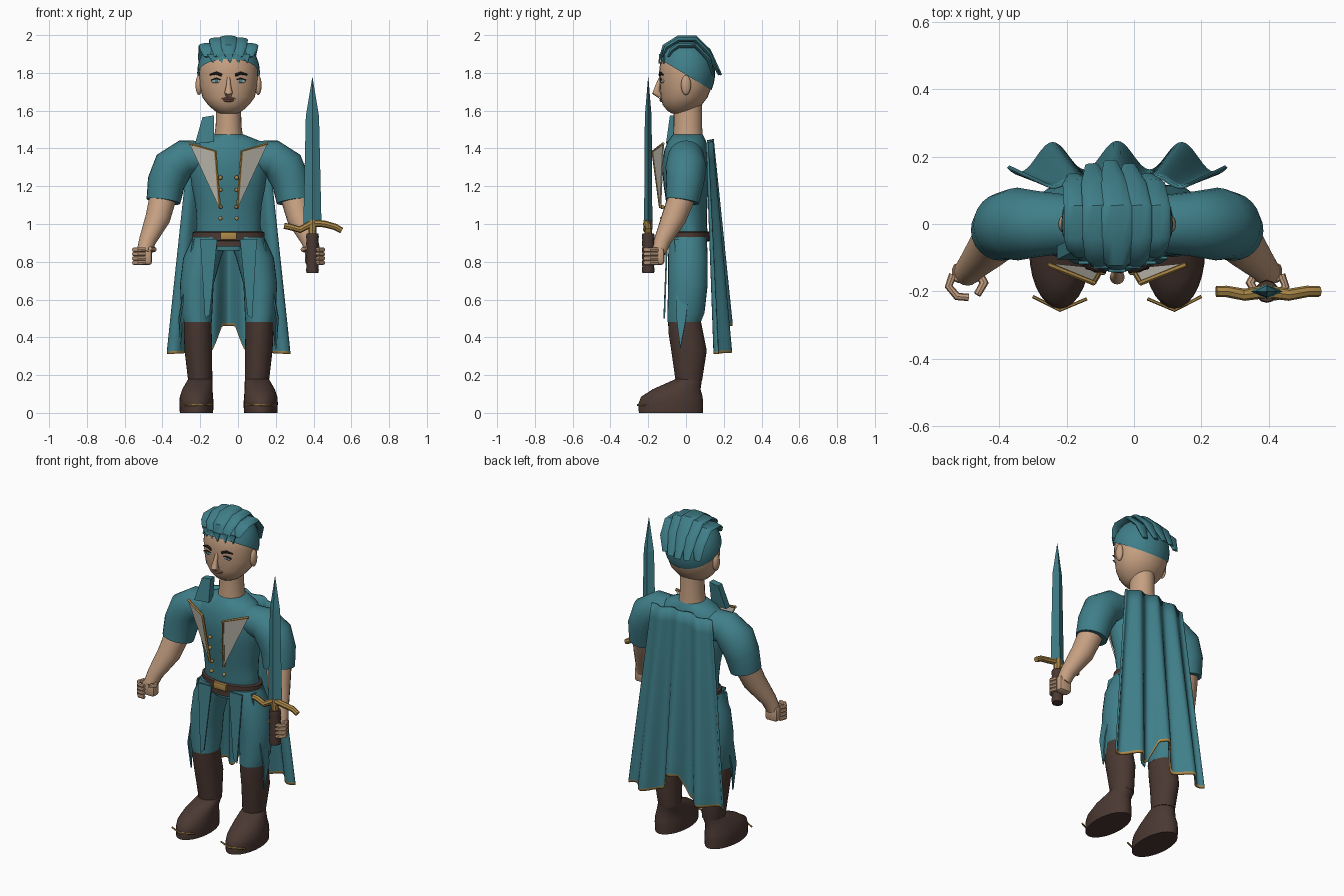
import bpy, bmesh
from math import sin, cos, pi, radians
from mathutils import Vector

if "Cube" in bpy.data.objects:
    bpy.data.objects.remove(bpy.data.objects["Cube"])

C = -0.05  # x of the body's centre line


def material(name, rgb):
    m = bpy.data.materials.new(name)
    m.use_nodes = True
    m.diffuse_color = (*rgb, 1)
    m.node_tree.nodes["Principled BSDF"].inputs["Base Color"].default_value = (*rgb, 1)
    return m


TEAL = material("teal cloth", (0.05, 0.21, 0.25))
SKIN = material("skin", (0.56, 0.35, 0.22))
BROWN = material("dark leather", (0.07, 0.04, 0.032))
GOLD = material("gold", (0.42, 0.25, 0.065))
WHITE = material("off white", (0.55, 0.52, 0.45))
DARK = material("brow", (0.025, 0.018, 0.015))
LIP = material("lip", (0.33, 0.14, 0.1))


def finish(name, bm, mats, smooth=True):
    bmesh.ops.recalc_face_normals(bm, faces=bm.faces)
    me = bpy.data.meshes.new(name)
    bm.to_mesh(me)
    bm.free()
    for m in mats:
        me.materials.append(m)
    o = bpy.data.objects.new(name, me)
    bpy.context.collection.objects.link(o)
    if smooth:
        bpy.ops.object.select_all(action="DESELECT")
        o.select_set(True)
        bpy.context.view_layer.objects.active = o
        bpy.ops.object.shade_smooth_by_angle(angle=radians(42))
    return o


def skin_rings(name, rings, mat, smooth=True):
    bm = bmesh.new()
    loops = [[bm.verts.new(p) for p in ring] for ring in rings]
    n = len(loops[0])
    for a, b in zip(loops, loops[1:]):
        for i in range(n):
            bm.faces.new((a[i], a[(i + 1) % n], b[(i + 1) % n], b[i]))
    bm.faces.new(loops[0])
    bm.faces.new(loops[-1])
    return finish(name, bm, [mat], smooth)


def loft(name, rows, mat, x=C, n=28, smooth=True):
    """Stack level ellipses given as (x offset, y, z, rx, ry)."""
    rings = [[(x + d + rx * cos(2 * pi * i / n), y + ry * sin(2 * pi * i / n), z)
              for i in range(n)] for d, y, z, rx, ry in rows]
    return skin_rings(name, rings, mat, smooth)


def sweep(name, path, mat, ref=(0, 1, 0), n=16, smooth=True):
    """Ellipses across a path of (x, y, z, r along ref, r across)."""
    pts = [Vector(p[:3]) for p in path]
    rings = []
    for k, p in enumerate(path):
        t = (pts[min(k + 1, len(pts) - 1)] - pts[max(k - 1, 0)]).normalized()
        u = Vector(ref)
        u = (u - t * u.dot(t)).normalized()
        v = t.cross(u)
        rings.append([pts[k] + u * p[3] * cos(2 * pi * i / n) + v * p[-1] * sin(2 * pi * i / n)
                      for i in range(n)])
    return skin_rings(name, rings, mat, smooth)


def ball(name, at, size, mat):
    bm = bmesh.new()
    bmesh.ops.create_uvsphere(bm, u_segments=20, v_segments=12, radius=1)
    for v in bm.verts:
        v.co = Vector(at) + Vector(a * b for a, b in zip(v.co, size))
    return finish(name, bm, [mat])


def box(name, at, size, mat, bevel=0.0):
    bm = bmesh.new()
    bmesh.ops.create_cube(bm, size=1)
    for v in bm.verts:
        v.co = Vector(at) + Vector(a * b for a, b in zip(v.co, size))
    if bevel:
        bmesh.ops.bevel(bm, geom=bm.edges[:], offset=bevel, segments=2, affect="EDGES", profile=0.5)
    return finish(name, bm, [mat])


def plate(name, corners, mat, thick=0.008):
    bm = bmesh.new()
    bm.faces.new([bm.verts.new(p) for p in corners])
    o = finish(name, bm, [mat], False)
    s = o.modifiers.new("thickness", "SOLIDIFY")
    s.thickness, s.offset = thick, 0
    return o


# Torso, belt and neck
loft("tunic", [(0, .01, .86, .13, .09), (0, .015, .93, .18, .102), (0, .01, 1.0, .168, .1),
               (0, .005, 1.1, .175, .108), (0, 0, 1.2, .195, .118), (0, -.005, 1.3, .208, .122),
               (0, 0, 1.39, .205, .115), (0, .005, 1.44, .165, .1), (0, .01, 1.475, .078, .078)], TEAL)
loft("belt", [(0, .015, z, r, r - .075) for z, r in
              ((.908, .18), (.912, .19), (.955, .19), (.96, .18))], BROWN)
loft("lower_band", [(0, .0, .88, .15, .098), (0, .0, .91, .15, .098)], BROWN)
box("belt_buckle", (C, -.102, .937), (.085, .016, .04), GOLD, .004)
loft("neck", [(0, .01, 1.45, .078, .08), (0, .01, 1.52, .068, .075), (0, .01, 1.64, .066, .075)], SKIN)

# Head and face
loft("head", [(0, -.035, 1.585, .045, .04), (0, -.03, 1.6, .075, .07), (0, -.02, 1.63, .108, .103),
              (0, -.01, 1.67, .138, .124), (0, 0, 1.73, .153, .138), (0, 0, 1.8, .157, .143),
              (0, 0, 1.87, .148, .135), (0, 0, 1.93, .11, .1), (0, 0, 1.965, .04, .04)], SKIN)
sweep("nose", [(C, -.135, 1.775, .008), (C, -.15, 1.73, .013), (C, -.158, 1.695, .022),
               (C, -.135, 1.677, .014)], SKIN, ref=(1, 0, 0))
ball("upper_lip", (C, -.13, 1.664, ), (.037, .012, .006), LIP)
ball("lower_lip", (C, -.127, 1.653), (.028, .013, .007), LIP)
for s, side in ((-1, "right"), (1, "left")):
    x = C + s * .065
    ball(side + "_ear", (C + s * .157, .0, 1.735), (.018, .026, .052), SKIN)
    ball(side + "_eye", (x, -.124, 1.757), (.026, .01, .012), WHITE)
    ball(side + "_iris", (x, -.132, 1.757), (.01, .004, .01), TEAL)
    sweep(side + "_lash", [(x - .028, -.13, 1.762, .004), (x, -.136, 1.771, .004),
                           (x + .028, -.13, 1.762, .004)], DARK, n=6)
    sweep(side + "_eyebrow", [(x - s * .03, -.137, 1.788, .008), (x, -.136, 1.799, .008),
                              (x + s * .035, -.122, 1.79, .004)], DARK, n=8)

# Hair: a cap cut on a slope, with swept locks over it
bm = bmesh.new()
bmesh.ops.create_uvsphere(bm, u_segments=32, v_segments=20, radius=1)
for v in bm.verts:
    v.co = Vector((C + v.co.x * .166, v.co.y * .154, 1.8 + v.co.z * .187))
bmesh.ops.bisect_plane(bm, geom=bm.verts[:] + bm.edges[:] + bm.faces[:], plane_co=(0, 0, 1.79),
                       plane_no=(0, .6, 1), clear_inner=True)
finish("hair_cap", bm, [TEAL])
for k in range(5):
    a = (k - 2) / 2
    x, drop = C + a * .11, .04 * a * a
    sweep(f"hair_lock_{k}", [(x, -.135 + drop, 1.885, .02, .006), (x, -.115 + drop, 1.94 - drop / 2, .04, .012),
                             (x, -.04, 1.985 - drop, .048, .014), (x, .05, 1.985 - drop, .048, .014),
                             (x - .01, .12, 1.915 - drop, .042, .014), (x - .02, .185 - drop, 1.79, .02, .006)],
          TEAL, ref=(1, 0, 0), n=10)
for k in range(5):
    x = C + (k - 2) * .045
    plate(f"fringe_{k}", [(x - .025, -.138 + abs(k - 2) * .012, 1.9), (x + .025, -.138 + abs(k - 2) * .012, 1.9),
                          (x + .01, -.142 + abs(k - 2) * .012, 1.85)], TEAL)

# Lapels, buttons, arms, legs and boots on both sides
for s, side in ((-1, "right"), (1, "left")):
    def P(d, y, z, *r):
        return (C + s * d, y, z, *r)

    outer, inner, tip = P(.205, -.12, 1.425), P(.07, -.175, 1.385), P(.047, -.135, 1.085)
    plate(side + "_lapel", [outer, inner, tip], WHITE)
    sweep(side + "_lapel_trim", [(*p, .008) for p in (outer, inner, tip)], GOLD, n=6)
    for k, z in enumerate((1.03, 1.09, 1.18, 1.245)):
        ball(f"{side}_button_{k}", P(.043, -.125 if z < 1.15 else -.14, z), (.011, .012, .011), GOLD)

    sweep(side + "_sleeve", [P(.13, 0, 1.355, .085), P(.23, 0, 1.35, .097), P(.295, 0, 1.3, .108),
                             P(.33, -.005, 1.22, .1), P(.345, -.02, 1.12, .09)], TEAL, n=24)
    sweep(side + "_forearm", [P(.345, -.02, 1.15, .072), P(.375, -.065, 1.03, .066), P(.43, -.125, .91, .045),
                              P(.447, -.145, .85, .04)], SKIN)
    box(side + "_palm", P(.447, -.145, .83), (.085, .06, .095), SKIN, .018)
    for k in range(4):
        z = .795 + k * .023
        sweep(f"{side}_finger_{k}", [P(.487, -.15, z, .012), P(.5, -.185, z, .012), P(.475, -.215, z, .012),
                                     P(.44, -.218, z, .011)], SKIN, ref=(0, 0, 1), n=8)
    sweep(side + "_thumb", [P(.415, -.14, .86, .014), P(.395, -.175, .865, .014), P(.415, -.21, .87, .011)],
          SKIN, ref=(0, 0, 1), n=8)

    loft(side + "_breeches", [(s * .095, .01, .93, .095, .1), (s * .14, .01, .82, .1, .105),
                              (s * .168, .01, .68, .089, .105), (s * .168, 0, .53, .082, .098),
                              (s * .163, -.01, .48, .074, .088)], TEAL)
    loft(side + "_boot_shaft", [(s * .163, -.01, .5, .073, .086), (s * .163, .0, .42, .074, .092),
                                (s * .16, .016, .33, .073, .094), (s * .15, .015, .17, .064, .07)], BROWN)
    loft(side + "_boot_foot", [(s * .17, -.08, 0, .088, .17), (s * .17, -.08, .05, .091, .171),
                               (s * .17, -.075, .085, .088, .163), (s * .165, -.05, .125, .08, .127),
                               (s * .155, -.008, .16, .07, .09), (s * .15, .015, .18, .063, .068)], BROWN)
    sweep(side + "_toe_trim", [P(.09, -.222, .045, .005), P(.17, -.256, .042, .005), P(.25, -.215, .04, .005)],
          GOLD, n=6)
    # Hanging tails below the belt
    plate(side + "_front_tail", [P(.06, -.1, .92), P(.15, -.1, .92), P(.125, -.115, .5), P(.1, -.115, .52)], TEAL)
    plate(side + "_side_tail", [P(.185, -.06, .92), P(.19, .04, .92), P(.262, .0, .5), P(.25, -.03, .34),
                                P(.258, -.05, .5)], TEAL)

# Stiff upright collar on one side only
bm = bmesh.new()
bmesh.ops.create_cube(bm, size=1)
for v in bm.verts:
    up = v.co.z > 0
    v.co = Vector((-.158 if up else -.178, -.065 if up else -.085, 1.57 if up else 1.43)) + \
        Vector((v.co.x * (.06 if up else .1), v.co.y * .04, v.co.x * .01))
finish("collar", bm, [TEAL], False)

# Pleated cape with a notched, gold-edged hem
bm = bmesh.new()
cols, rows = 60, 14
grid = []
for j in range(rows + 1):
    t = min(j / (rows - 1), 1)
    line = []
    for i in range(cols + 1):
        u = 2 * i / cols - 1
        hem = .345 + min(.13, max(0, (.28 - abs(u)) * .9))
        z = 1.45 - .02 * abs(u) + (hem - 1.45) * t - (.014 if j == rows else 0)
        y = .135 + .07 * t + (.012 + .03 * t) * cos(u * pi / .3) - .01 * u * u
        line.append(bm.verts.new((C + u * (.205 + .115 * t), y, z)))
    grid.append(line)
for j in range(rows):
    for i in range(cols):
        f = bm.faces.new((grid[j][i], grid[j][i + 1], grid[j + 1][i + 1], grid[j + 1][i]))
        f.material_index = int(j == rows - 1)
cape = finish("cape", bm, [TEAL, GOLD])
cape.modifiers.new("thickness", "SOLIDIFY").thickness = .01

# Sword held upright in the left hand
X, Y = .394, -.2
loft("sword_blade", [(0, Y, 1.0, .048, .022), (0, Y, 1.57, .035, .018), (0, Y, 1.775, .001, .001)],
     TEAL, X, 4, False)
sweep("sword_guard", [(X - .15, Y, .99, .016), (X - .12, Y, .985, .017), (X - .065, Y - .01, .97, .018),
                      (X, Y, 1.005, .02), (X + .065, Y - .01, 1.0, .018), (X + .12, Y, .985, .017),
                      (X + .155, Y, .965, .016)], GOLD, n=8)
grip = [(0, Y, .74 + k * .0175, .034 if k % 2 else .031, .034 if k % 2 else .031) for k in range(13)]
loft("sword_grip", grip, BROWN, X, 12)
loft("sword_collar", [(0, Y, .945, .02, .02), (0, Y, 1.02, .024, .024)], GOLD, X, 8)
